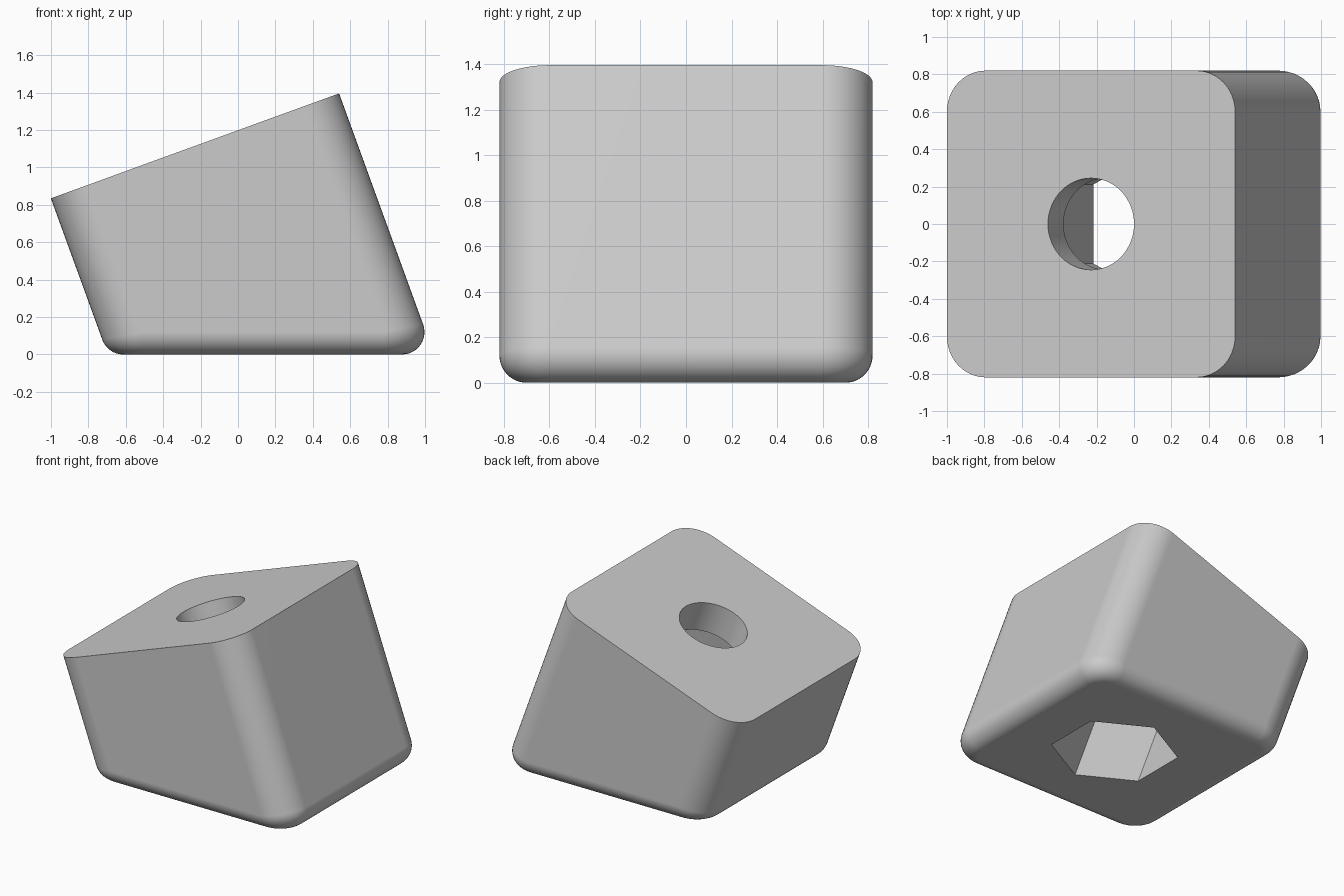
import bpy, bmesh, math
from mathutils import Matrix, Vector

cube = bpy.data.objects.get("Cube")
if cube:
    bpy.data.objects.remove(cube, do_unlink=True)

TILT = math.radians(20)
HALF = 0.82          # half width of the square section
CORNER = 0.22        # radius of the long edges
FILLET = 0.12        # radius around the base
SOCKET_DEPTH = 0.243 # round hole depth before the hex socket
STEPS = 12
frame = Matrix.Translation((-0.23, 0, 1.115)) @ Matrix.Rotation(-TILT, 4, 'Y')
axis = (frame.to_3x3() @ Vector((0, 0, 1))).normalized()

# Single grey material
grey = bpy.data.materials.new("plain grey")
grey.use_nodes = True
colour = (0.6, 0.6, 0.6, 1)
grey.diffuse_color = colour
grey.node_tree.nodes["Principled BSDF"].inputs["Base Color"].default_value = colour


def outline():
    """Corner centre and outward normal around the rounded square."""
    for q in range(4):
        mid = math.radians(45 + 90 * q)
        centre = Vector((math.copysign(HALF - CORNER, math.cos(mid)),
                         math.copysign(HALF - CORNER, math.sin(mid)), 0))
        for i in range(STEPS + 1):
            a = math.pi / 2 * (q + i / STEPS)
            yield centre, Vector((math.cos(a), math.sin(a), 0))


def base_point(centre, normal, t):
    """Rolling-ball fillet between the slanted wall and the ground."""
    p = frame @ (centre + normal * (CORNER - FILLET))
    p -= axis * ((p.z - FILLET) / axis.z)
    n = frame.to_3x3() @ normal
    down = Vector((0, 0, -1))
    angle = n.angle(down)
    d = (n * math.sin((1 - t) * angle) + down * math.sin(t * angle)) / math.sin(angle)
    return p + d * FILLET


# Slanted body: top outline, then fillet rings down to the ground
bm = bmesh.new()
rings = [[bm.verts.new(frame @ (c + n * CORNER)) for c, n in outline()]]
for s in range(STEPS + 1):
    rings.append([bm.verts.new(base_point(c, n, s / STEPS)) for c, n in outline()])
count = len(rings[0])
for upper, lower in zip(rings, rings[1:]):
    for i in range(count):
        j = (i + 1) % count
        bm.faces.new((upper[i], lower[i], lower[j], upper[j]))
bm.faces.new(rings[0])
bm.faces.new(rings[-1][::-1])
bmesh.ops.recalc_face_normals(bm, faces=bm.faces[:])
mesh = bpy.data.meshes.new("slanted_foot")
bm.to_mesh(mesh)
bm.free()
mesh.materials.append(grey)
body = bpy.data.objects.new("slanted_foot", mesh)
bpy.context.collection.objects.link(body)


def cut(name, sides, radius, top, bottom):
    """Cut a straight bore along the tilted axis."""
    bpy.ops.mesh.primitive_cylinder_add(vertices=sides, radius=radius, depth=top - bottom)
    cutter = bpy.context.object
    cutter.name = name
    cutter.hide_render = True
    cutter.data.materials.append(grey)
    cutter.matrix_world = frame @ Matrix.Translation((0, 0, (top + bottom) / 2))
    bpy.ops.object.select_all(action='DESELECT')
    body.select_set(True)
    bpy.context.view_layer.objects.active = body
    mod = body.modifiers.new(name, 'BOOLEAN')
    mod.operation = 'DIFFERENCE'
    mod.solver = 'EXACT'
    mod.object = cutter
    bpy.ops.object.modifier_apply(modifier=name)
    bpy.data.objects.remove(cutter, do_unlink=True)


# Hexagonal socket from below, round hole from above
cut("hex_socket_cutter", 6, 0.425, -SOCKET_DEPTH, -2)
cut("round_hole_cutter", 64, 0.245, 0.2, -SOCKET_DEPTH - 0.1)

# Smooth rounded edges, crisp rims
bpy.ops.object.shade_smooth_by_angle(angle=math.radians(30))
weighted = body.modifiers.new("weighted_normals", 'WEIGHTED_NORMAL')
weighted.keep_sharp = True
